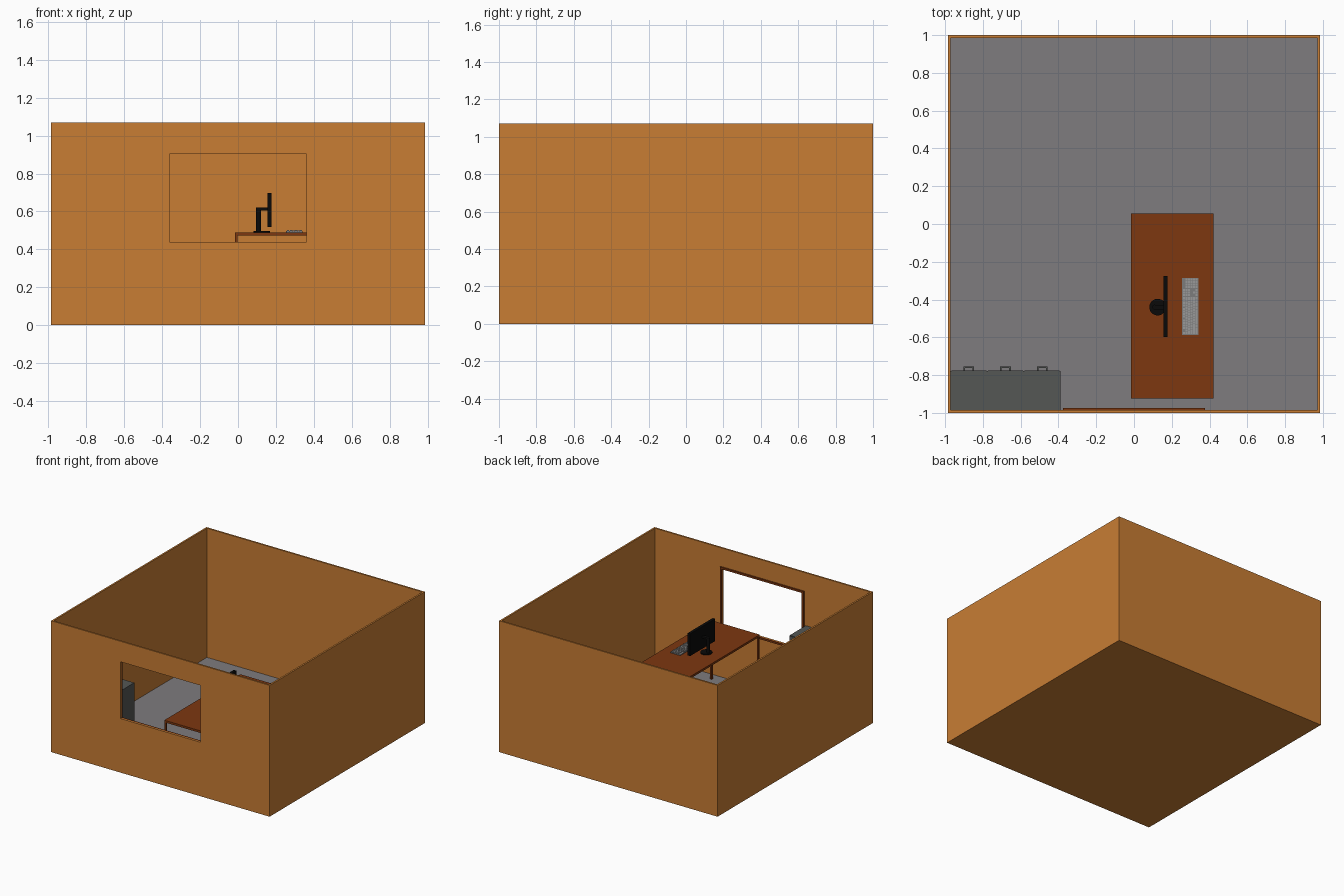
import bpy, bmesh
from mathutils import Matrix, Vector

if "Cube" in bpy.data.objects:
    bpy.data.objects.remove(bpy.data.objects["Cube"])


def material(name, rgb):
    m = bpy.data.materials.new(name)
    m.diffuse_color = (*rgb, 1)
    m.use_nodes = True
    m.node_tree.nodes["Principled BSDF"].inputs["Base Color"].default_value = m.diffuse_color
    return m


ORANGE = material("wall_orange", (0.58, 0.205, 0.034))
WOOD = material("dark_wood", (0.205, 0.038, 0.005))
FLOOR = material("floor_grey", (0.21, 0.2, 0.21))
STEEL = material("cabinet_grey", (0.09, 0.095, 0.09))
BLACK = material("black", (0.003, 0.003, 0.003))
KEYS = material("key_grey", (0.32, 0.32, 0.32))
PLATE = material("plate_grey", (0.2, 0.2, 0.2))


def finish(name, bm, mat):
    mesh = bpy.data.meshes.new(name)
    bm.to_mesh(mesh)
    bm.free()
    ob = bpy.data.objects.new(name, mesh)
    bpy.context.collection.objects.link(ob)
    if mat:
        mesh.materials.append(mat)
    return ob


def boxes(name, bounds, mat=None):
    """One object from boxes given as (x0, x1, y0, y1, z0, z1)."""
    bm = bmesh.new()
    for x0, x1, y0, y1, z0, z1 in bounds:
        centre = Vector((x0 + x1, y0 + y1, z0 + z1)) / 2
        size = Matrix.Diagonal((x1 - x0, y1 - y0, z1 - z0, 1))
        bmesh.ops.create_cube(bm, size=1, matrix=Matrix.Translation(centre) @ size)
    return finish(name, bm, mat)


def cylinder(name, x, y, z0, z1, r, mat, sides=32):
    bm = bmesh.new()
    bmesh.ops.create_cone(bm, cap_ends=True, segments=sides, radius1=r, radius2=r,
                          depth=z1 - z0, matrix=Matrix.Translation((x, y, (z0 + z1) / 2)))
    ob = finish(name, bm, mat)
    bpy.context.view_layer.objects.active = ob
    ob.select_set(True)
    bpy.ops.object.shade_smooth_by_angle()
    ob.select_set(False)
    return ob


def cut(ob, cutter):
    mod = ob.modifiers.new("cut", 'BOOLEAN')
    mod.operation = 'DIFFERENCE'
    mod.solver = 'EXACT'
    mod.object = cutter
    cutter.hide_render = True
    cutter.hide_set(True)


# Open-topped room shell with a window opening in the front
W, D, H, T = 0.985, 1.0, 1.07, 0.014
room = boxes("room_walls", [(-W, W, -D, D, 0, H)], ORANGE)
cut(room, boxes("room_cutter", [(-W + T, W - T, -D + T, D - T, 0.01, H + 0.2)]))
cut(room, boxes("window_cutter", [(-0.36, 0.36, -1.1, -0.9, 0.44, 0.903)]))
boxes("floor", [(-W + T, W - T, -D + T, D - T, 0.01, 0.017)], FLOOR)

# Window trim on the inside of the wall
y0, y1 = -D + T, -0.974
boxes("window_trim", [
    (-0.376, -0.36, y0, y1, 0.425, 0.918), (0.36, 0.376, y0, y1, 0.425, 0.918),
    (-0.36, 0.36, y0, y1, 0.903, 0.918), (-0.36, 0.36, y0, y1, 0.425, 0.44)], WOOD)

# Desk top and four corner legs
boxes("desk_top", [(-0.017, 0.42, -0.925, 0.055, 0.473, 0.49)], WOOD)
boxes("desk_legs", [(x, x + 0.014, y, y + 0.014, 0.017, 0.473)
                    for x in (-0.017, 0.406) for y in (-0.925, 0.041)], WOOD)

# Monitor on a round-footed stand
cylinder("monitor_base", 0.125, -0.44, 0.49, 0.498, 0.044, BLACK)
cylinder("monitor_post", 0.109, -0.44, 0.498, 0.62, 0.013, BLACK)
boxes("monitor_arm", [(0.109, 0.158, -0.452, -0.428, 0.605, 0.62)], BLACK)
boxes("monitor_screen", [(0.155, 0.178, -0.597, -0.275, 0.517, 0.698)], BLACK)

# Keyboard: user sits on +x, so the number pad is at the +y end
boxes("keyboard_plate", [(0.253, 0.341, -0.587, -0.287, 0.49, 0.496)], PLATE)
P, G, x_far, y_left = 0.0132, 0.0012, 0.257, -0.583
rows = [
    [(0, 1)] + [(i, 1) for i in (2, 3, 4, 5, 6.5, 7.5, 8.5, 9.5, 11, 12, 13, 14)],
    [(i, 1) for i in range(13)] + [(13, 2)],
    [(0, 1.5)] + [(i + 1.5, 1) for i in range(12)] + [(13.5, 1.5)],
    [(0, 1.75)] + [(i + 1.75, 1) for i in range(11)] + [(12.75, 2.25)],
    [(0, 2.25)] + [(i + 2.25, 1) for i in range(10)] + [(12.25, 2.75)],
    [(0, 1.25), (1.25, 1.25), (2.5, 1.25), (3.75, 6.25)] + [(10 + 1.25 * i, 1.25) for i in range(4)],
]
nav = {0: (0, 1, 2), 1: (0, 1, 2), 2: (0, 1, 2), 4: (1,), 5: (0, 1, 2)}
keys = []
for r, row in enumerate(rows):
    row = row + [(15.2 + i, 1) for i in nav.get(r, ())]
    if r > 0:
        row += [(18.4 + i, 1) for i in range(4)]
    x = x_far + r * P + (0.002 if r else 0)
    for start, width in row:
        y = y_left + start * P
        keys.append((x + G, x + P - G, y + G, y + width * P - G, 0.495, 0.502))
boxes("keyboard_keys", keys, KEYS)

# Drawer cabinet: three columns of three drawers with loop handles
CX, CW, TOP, FRONT = -0.971, 0.1937, 0.64, -0.775
boxes("cabinet_body", [(CX, CX + 3 * CW, -0.985, FRONT - 0.004, 0.017, TOP)], STEEL)
fronts, handles = [], []
row_h = (TOP - 0.017) / 3
for c in range(3):
    for r in range(3):
        xa, za = CX + c * CW, 0.017 + r * row_h
        fronts.append((xa + 0.004, xa + CW - 0.004, FRONT - 0.004, FRONT,
                       za + 0.004, za + row_h - 0.004))
        xm, zm = xa + CW / 2, za + row_h * 0.65
        for s in (-1, 1):
            handles.append((xm + s * 0.024 - 0.004, xm + s * 0.024 + 0.004,
                            FRONT, FRONT + 0.012, zm - 0.005, zm + 0.005))
        handles.append((xm - 0.028, xm + 0.028, FRONT + 0.012, FRONT + 0.02,
                        zm - 0.005, zm + 0.005))
boxes("drawer_fronts", fronts, STEEL)
boxes("drawer_handles", handles, STEEL)
